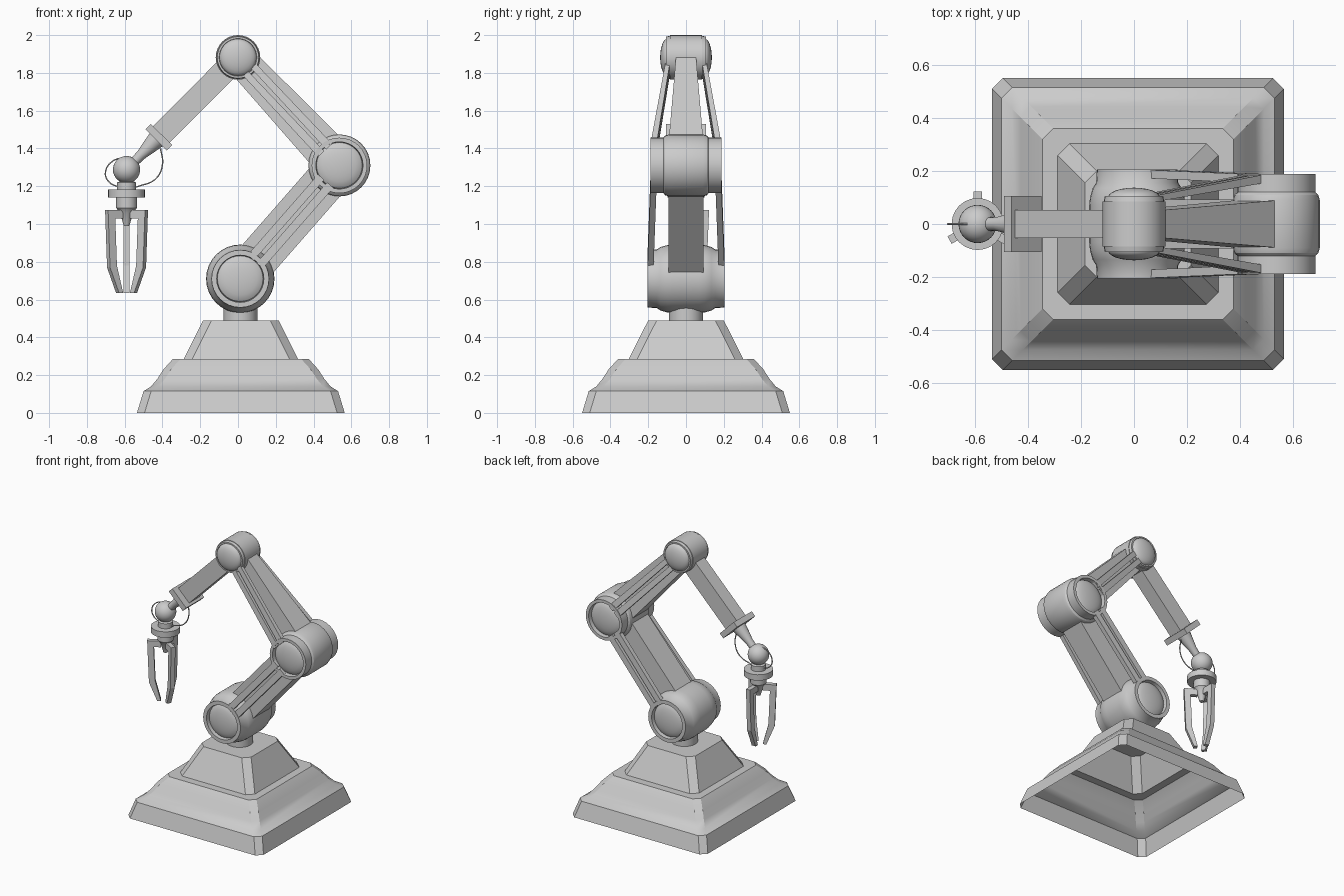
import bpy, bmesh, math
from mathutils import Vector, Matrix

if "Cube" in bpy.data.objects:
    bpy.data.objects.remove(bpy.data.objects["Cube"])


def make(name, verts, faces, smooth=None):
    me = bpy.data.meshes.new(name)
    me.from_pydata([tuple(v) for v in verts], [], faces)
    bm = bmesh.new()
    bm.from_mesh(me)
    bmesh.ops.remove_doubles(bm, verts=bm.verts, dist=1e-5)
    bmesh.ops.recalc_face_normals(bm, faces=bm.faces)
    bm.to_mesh(me)
    bm.free()
    ob = bpy.data.objects.new(name, me)
    bpy.context.collection.objects.link(ob)
    if smooth:
        bpy.ops.object.select_all(action='DESELECT')
        ob.select_set(True)
        bpy.context.view_layer.objects.active = ob
        bpy.ops.object.shade_smooth_by_angle(angle=math.radians(smooth))
    return ob


def lathe(name, profile, origin, axis, n=32):
    """Revolve (radius, height) points around an axis through origin."""
    rot = Vector((0, 0, 1)).rotation_difference(Vector(axis)).to_matrix()
    verts, faces = [], []
    for r, h in profile:
        for i in range(n):
            a = 2 * math.pi * i / n
            verts.append(Vector(origin) + rot @ Vector((r * math.cos(a), r * math.sin(a), h)))
    for k in range(len(profile) - 1):
        for i in range(n):
            j = (i + 1) % n
            faces.append((k * n + i, k * n + j, (k + 1) * n + j, (k + 1) * n + i))
    return make(name, verts, faces, 30)


def loft(name, sections, cx, top=False):
    """Chamfered square sections: (half size, chamfer, z)."""
    verts, faces = [], []
    for s, c, z in sections:
        for x, y in ((s, c - s), (s, s - c), (s - c, s), (c - s, s),
                     (-s, s - c), (-s, c - s), (c - s, -s), (s - c, -s)):
            verts.append((cx + x, y, z))
    for k in range(len(sections) - 1):
        for i in range(8):
            j = (i + 1) % 8
            faces.append((k * 8 + i, k * 8 + j, k * 8 + 8 + j, k * 8 + 8 + i))
    if top:
        faces.append(tuple(range(len(verts) - 8, len(verts))))
    return make(name, verts, faces, 25)


def beam(name, a, b, t0, t1, s0, s1, y0=0, y1=0, off=0):
    """Box along a-b in the xz plane, trimmed by t0/t1, half sizes (normal, y) per end."""
    a, b = Vector((a[0], 0, a[1])), Vector((b[0], 0, b[1]))
    d = (b - a).normalized()
    n = Vector((d.z, 0, -d.x))
    verts = []
    for p, (hn, hy), yc in ((a + d * t0, s0, y0), (b - d * t1, s1, y1)):
        for sn, sy in ((-1, -1), (1, -1), (1, 1), (-1, 1)):
            verts.append(p + n * (off + sn * hn) + Vector((0, yc + sy * hy, 0)))
    return make(name, verts, [(0, 1, 2, 3), (4, 5, 6, 7), (0, 1, 5, 4), (1, 2, 6, 5),
                              (2, 3, 7, 6), (3, 0, 4, 7)])


def joint(name, c, body, ring, dome):
    """Horizontal joint drum: ring profile, recessed domed caps, mirrored in y."""
    r, base, apex = dome
    cap = [(r * math.sin(a), base + (apex - base) * math.cos(a))
           for a in [math.pi / 2 * i / 6 for i in range(7)]]
    half = cap + ring + body
    lathe(name, half + [(r, -h) for r, h in reversed(half)], (c[0], 0, c[1]), (0, 1, 0))


# Joint positions in the xz plane
S, E, T, W = (0.012, 0.71), (0.537, 1.31), (0.0, 1.882), (-0.59, 1.288)

# Pedestal: open shell with a curved skirt and a tapered tower
loft("pedestal", [(0.55, 0.04, 0), (0.515, 0.04, 0.115), (0.475, 0.04, 0.14), (0.442, 0.04, 0.18),
                  (0.41, 0.04, 0.23), (0.36, 0.04, 0.285), (0.303, 0.045, 0.285),
                  (0.2, 0.045, 0.49)], 0.015, True)
lathe("turntable_neck", [(0.09, 0.48), (0.09, 0.58)], (0.013, 0, 0), (0, 0, 1))

# Joints
joint("shoulder_joint", S, [(0.155, 0.155), (0.168, 0.135), (0.178, 0.1), (0.181, 0.07)],
      [(0.125, 0.205), (0.152, 0.205)], (0.122, 0.175, 0.205))
joint("elbow_joint", E, [(0.147, 0.12), (0.158, 0.11), (0.164, 0.09)],
      [(0.125, 0.188), (0.147, 0.188)], (0.122, 0.155, 0.188))
joint("top_joint", T, [(0.118, 0.08)], [(0.1, 0.105), (0.11, 0.105), (0.114, 0.085), (0.118, 0.085)],
      (0.098, 0.1, 0.137))

# Arm beams
beam("lower_arm", S, E, 0.1, 0.1, (0.11, 0.092), (0.11, 0.092))
beam("upper_arm", E, T, 0.1, 0.06, (0.107, 0.09), (0.085, 0.052))
beam("forearm", T, W, 0.06, 0.25, (0.062, 0.052), (0.062, 0.052))

# Paired side rails with a slot between them
for side in (-1, 1):
    for off in (-0.032, 0.032):
        beam("lower_rail", S, E, 0.12, 0.11, (0.022, 0.016), (0.022, 0.016),
             side * 0.188, side * 0.172, off)
        beam("upper_rail", E, T, 0.11, 0.09, (0.022, 0.016), (0.018, 0.012),
             side * 0.172, side * 0.098, off * 0.9)

# Forearm end plate, taper and wrist ball
beam("forearm_plate", T, W, 0.575, 0.222, (0.08, 0.105), (0.08, 0.105))
aim = Vector((W[0] - T[0], 0, W[1] - T[1])).normalized()
lathe("wrist_taper", [(0, 0.6), (0.05, 0.6), (0.046, 0.63), (0.027, 0.73), (0.025, 0.79)],
      (T[0], 0, T[1]), aim, 16)
lathe("wrist_ball", [(0.072 * math.sin(math.pi * i / 16), 0.072 * math.cos(math.pi * i / 16))
                     for i in range(17)], (W[0], 0, W[1]), (0, 0, 1))

# Cables
for name, pts in (("cable_front", [(-0.41, 1.4), (-0.4, 1.315), (-0.435, 1.24), (-0.54, 1.195)]),
                  ("cable_rear", [(-0.56, 1.35), (-0.66, 1.335), (-0.702, 1.27), (-0.68, 1.22), (-0.63, 1.195)])):
    cu = bpy.data.curves.new(name, 'CURVE')
    cu.dimensions = '3D'
    cu.bevel_depth = 0.004
    cu.bevel_resolution = 1
    sp = cu.splines.new('BEZIER')
    sp.bezier_points.add(len(pts) - 1)
    for bp, (x, z) in zip(sp.bezier_points, pts):
        bp.co = (x, 0, z)
        bp.handle_left_type = bp.handle_right_type = 'AUTO'
    bpy.context.collection.objects.link(bpy.data.objects.new(name, cu))

# Gripper hub
lathe("gripper_hub", [(0, 1.24), (0.05, 1.22), (0.05, 1.183), (0.098, 1.183), (0.098, 1.14),
                      (0.055, 1.14), (0.055, 1.085), (0.035, 1.06), (0.015, 0.99), (0, 0.99)],
      (W[0], 0, 0), (0, 0, 1), 24)

# Three fingers: extruded outline in the radial plane
outline = [(0.03, 1.075), (0.122, 1.075), (0.11, 0.77), (0.055, 0.635), (0.03, 0.635),
           (0.068, 0.78), (0.078, 1.03), (0.03, 1.03)]
n = len(outline)
for ang in (90, 210, 330):
    m = Matrix.Translation((W[0], 0, 0)) @ Matrix.Rotation(math.radians(ang), 4, 'Z')
    verts = [m @ Vector((r, t, z)) for t in (-0.016, 0.016) for r, z in outline]
    faces = [tuple(range(n)), tuple(range(n, 2 * n))]
    faces += [(i, (i + 1) % n, (i + 1) % n + n, i + n) for i in range(n)]
    make("gripper_finger", verts, faces)
